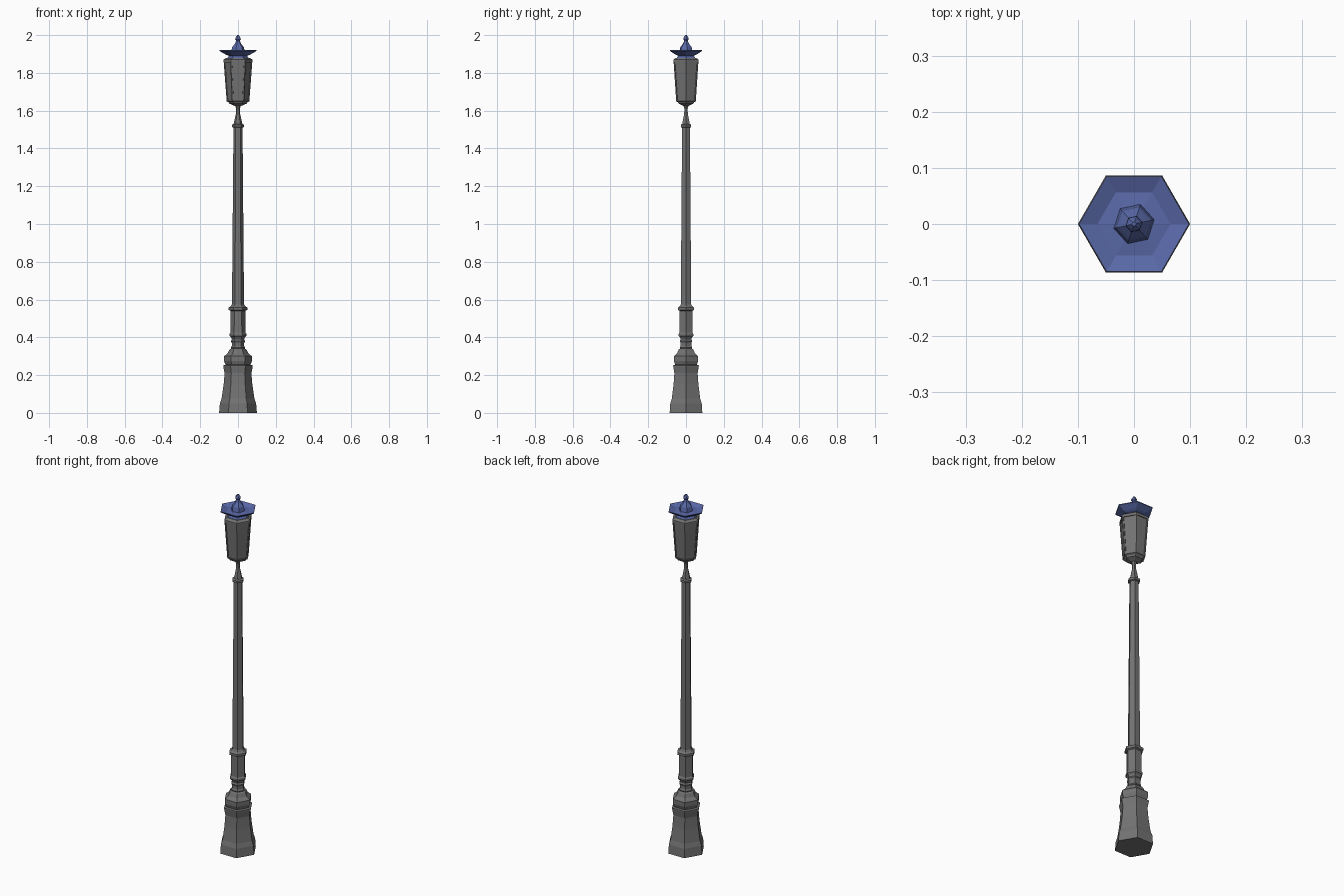
import bpy, bmesh, math

if "Cube" in bpy.data.objects:
    bpy.data.objects.remove(bpy.data.objects["Cube"])


def material(name, rgb):
    m = bpy.data.materials.new(name)
    m.diffuse_color = (*rgb, 1)
    m.use_nodes = True
    m.node_tree.nodes["Principled BSDF"].inputs["Base Color"].default_value = m.diffuse_color
    return m


iron = material("grey iron", (0.17, 0.17, 0.17))
blue = material("blue roof", (0.10, 0.14, 0.39))


def hex_turned(name, profile, mat, turn=0.0, panel_height=None):
    """Six-sided turned part from (corner radius, z) pairs, capped at both ends.
    Side faces taller than panel_height get a recessed panel."""
    bm = bmesh.new()
    rings = []
    for r, z in profile:
        rings.append([bm.verts.new((r * math.cos(turn + i * math.pi / 3),
                                    r * math.sin(turn + i * math.pi / 3), z))
                      for i in range(6)])
    for a, b in zip(rings, rings[1:]):
        for i in range(6):
            j = (i + 1) % 6
            bm.faces.new((a[i], a[j], b[j], b[i]))
    bm.faces.new(rings[0][::-1])
    bm.faces.new(rings[-1])
    bmesh.ops.recalc_face_normals(bm, faces=bm.faces)
    if panel_height:
        tall = [f for f in bm.faces
                if max(v.co.z for v in f.verts) - min(v.co.z for v in f.verts) > panel_height]
        bmesh.ops.inset_individual(bm, faces=tall, thickness=0.009)
        bmesh.ops.inset_individual(bm, faces=tall, thickness=0.0005, depth=-0.004)
    me = bpy.data.meshes.new(name)
    bm.to_mesh(me)
    bm.free()
    me.materials.append(mat)
    ob = bpy.data.objects.new(name, me)
    bpy.context.collection.objects.link(ob)
    return ob


# Flared pedestal with its upper moulding
hex_turned("pedestal", [(0.10, 0), (0.096, 0.05), (0.087, 0.075), (0.076, 0.15),
                        (0.071, 0.21), (0.078, 0.245), (0.078, 0.252),
                        (0.066, 0.255), (0.074, 0.275), (0.074, 0.30),
                        (0.055, 0.315), (0.045, 0.335), (0.036, 0.34)], iron)

# Neck rings and lower sleeve
hex_turned("lower_sleeve", [(0.033, 0.335), (0.038, 0.345), (0.033, 0.355),
                            (0.033, 0.37), (0.038, 0.38), (0.033, 0.39),
                            (0.036, 0.40), (0.045, 0.408), (0.045, 0.418),
                            (0.040, 0.425), (0.039, 0.54), (0.049, 0.545),
                            (0.049, 0.558), (0.038, 0.565), (0.032, 0.575)], iron)

# Tapered shaft, top ring and thin stem
hex_turned("shaft", [(0.032, 0.56), (0.024, 1.51), (0.032, 1.513), (0.032, 1.525),
                     (0.023, 1.53), (0.011, 1.585), (0.010, 1.61), (0.018, 1.635)], iron)

# Lantern with recessed panels
hex_turned("lantern", [(0.017, 1.625), (0.045, 1.637), (0.050, 1.645), (0.060, 1.65),
                       (0.076, 1.862), (0.076, 1.87), (0.062, 1.88)],
           iron, panel_height=0.1)

# Wide brimmed roof
hex_turned("roof", [(0.058, 1.877), (0.048, 1.89), (0.065, 1.897), (0.098, 1.916),
                    (0.098, 1.920), (0.065, 1.908), (0.03, 1.912)], blue)

# Finial, slightly turned against the roof
hex_turned("finial", [(0.038, 1.905), (0.032, 1.935), (0.027, 1.942), (0.016, 1.955),
                      (0.010, 1.972), (0.015, 1.978), (0.014, 1.986), (0.004, 2.0)],
           blue, turn=math.radians(12))
